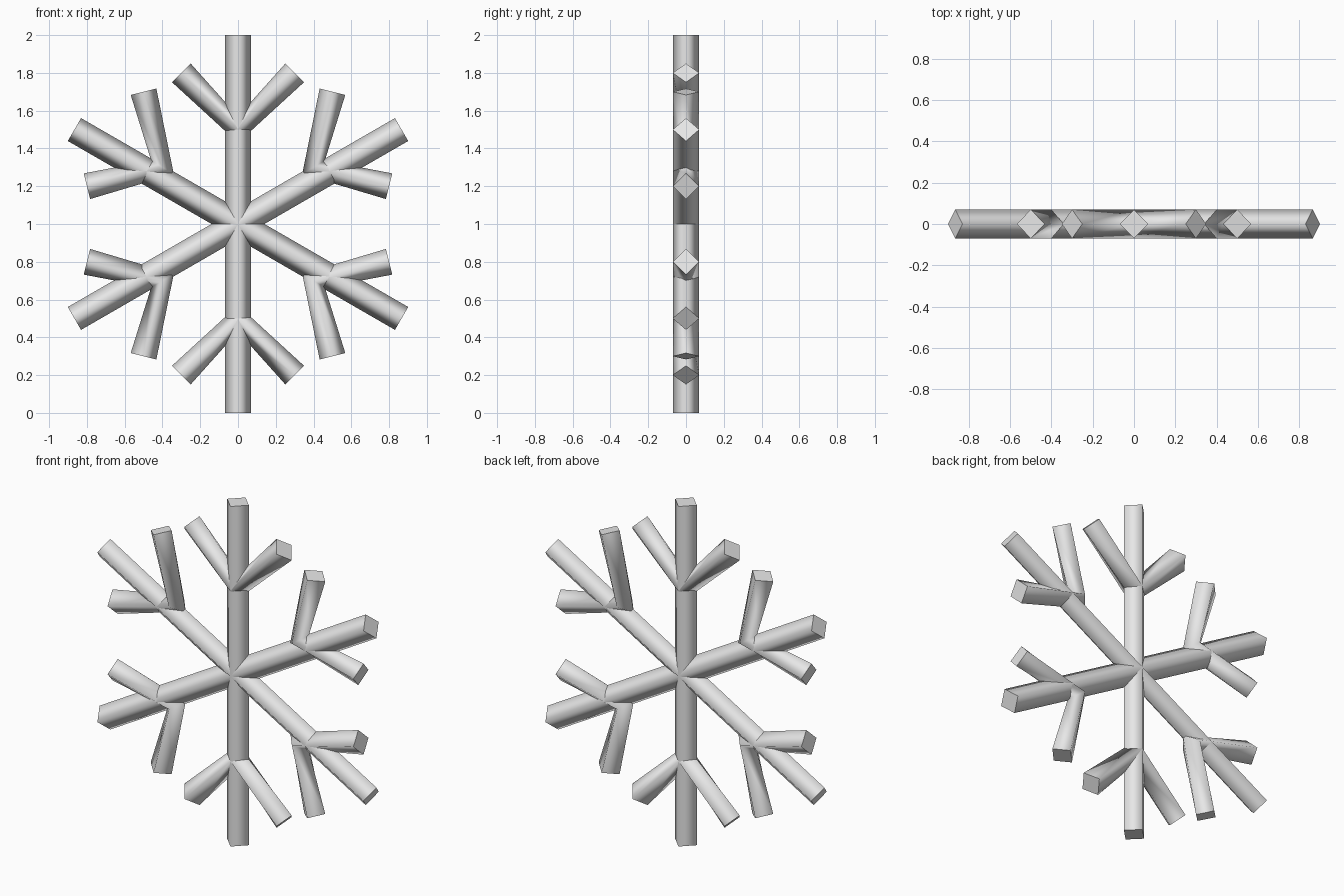
import bpy, bmesh
from mathutils import Vector

if "Cube" in bpy.data.objects:
    bpy.data.objects.remove(bpy.data.objects["Cube"])

R = 0.07  # half diagonal of the diamond cross-section

grey = bpy.data.materials.new("light grey")
grey.diffuse_color = (0.8, 0.8, 0.8, 1)
grey.use_nodes = True
grey.node_tree.nodes["Principled BSDF"].inputs["Base Color"].default_value = grey.diffuse_color


def rod(name, points):
    """Four-sided diamond bar swept along a polyline of (x, z) points."""
    pts = [Vector((x, 0, z)) for x, z in points]
    dirs = [(b - a).normalized() for a, b in zip(pts, pts[1:])]
    bm = bmesh.new()
    rings = []
    for i, p in enumerate(pts):
        # ring faces the average direction of its neighbouring segments
        t = (dirs[max(i - 1, 0)] + dirs[min(i, len(dirs) - 1)]).normalized()
        side, depth = Vector((-t.z, 0, t.x)) * R, Vector((0, R, 0))
        rings.append([bm.verts.new(p + o) for o in (side, depth, -side, -depth)])
    for a, b in zip(rings, rings[1:]):
        for k in range(4):
            n = (k + 1) % 4
            bm.faces.new((a[k], a[n], b[n], b[k])).smooth = True
    # flat end caps
    bm.faces.new(rings[0])
    bm.faces.new(rings[-1])
    bmesh.ops.recalc_face_normals(bm, faces=bm.faces)
    me = bpy.data.meshes.new(name)
    bm.to_mesh(me)
    bm.free()
    me.materials.append(grey)
    ob = bpy.data.objects.new(name, me)
    bpy.context.collection.objects.link(ob)
    return ob


# main arms: three bars crossing at the centre
rod("vertical_arm", [(0, 0), (0, 2)])
for s, label in ((1, "rising"), (-1, "falling")):
    rod(label + "_arm", [(-0.866, 1 - 0.5 * s), (0.866, 1 + 0.5 * s)])

# forked branches, mirrored up/down and left/right
for v, vname in ((1, "upper"), (-1, "lower")):
    rod(vname + "_middle_fork", [(-0.3, 1 + 0.8 * v), (0, 1 + 0.5 * v), (0.3, 1 + 0.8 * v)])
    for h, hname in ((1, "right"), (-1, "left")):
        rod(f"{vname}_{hname}_fork",
            [(0.5 * h, 1 + 0.7 * v), (0.4 * h, 1 + 0.3 * v), (0.8 * h, 1 + 0.2 * v)])
